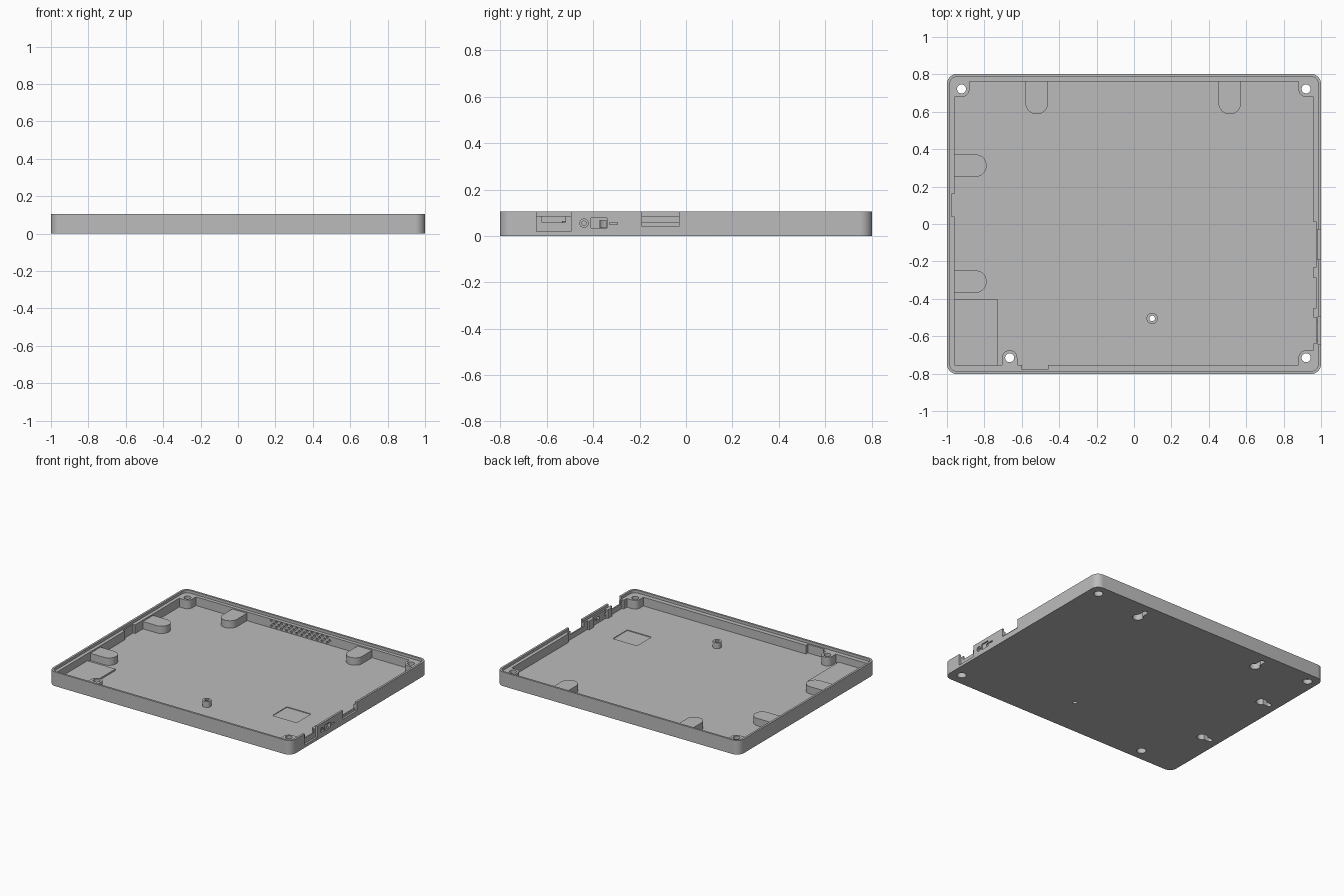
import bpy, bmesh, math
from mathutils import Matrix

if "Cube" in bpy.data.objects:
    bpy.data.objects.remove(bpy.data.objects["Cube"], do_unlink=True)

grey = bpy.data.materials.new("matte grey")
grey.use_nodes = True
grey.diffuse_color = (0.5, 0.5, 0.5, 1)
grey.node_tree.nodes["Principled BSDF"].inputs["Base Color"].default_value = (0.5, 0.5, 0.5, 1)

TOP, LEDGE, FLOOR, PAD = 0.105, 0.085, 0.02, 0.075
HX, HY = 1.0, 0.803


def make(name, bm):
    bmesh.ops.recalc_face_normals(bm, faces=bm.faces)
    mesh = bpy.data.meshes.new(name)
    bm.to_mesh(mesh)
    bm.free()
    mesh.materials.append(grey)
    obj = bpy.data.objects.new(name, mesh)
    bpy.context.collection.objects.link(obj)
    return obj


def slab(name, x0, x1, y0, y1, z0, z1, radii=(0, 0, 0, 0)):
    """Upright block; radii run from the (+x,+y) corner anticlockwise."""
    bm = bmesh.new()
    verts = []
    corners = ((x1, y1, -1, -1), (x0, y1, 1, -1), (x0, y0, 1, 1), (x1, y0, -1, 1))
    for i, ((x, y, sx, sy), r) in enumerate(zip(corners, radii)):
        steps = 8 if r else 0
        for k in range(steps + 1):
            a = math.pi / 2 * (i + (k / steps if steps else 0))
            verts.append(bm.verts.new((x + sx * r + r * math.cos(a),
                                       y + sy * r + r * math.sin(a), z0)))
    bmesh.ops.remove_doubles(bm, verts=verts, dist=1e-5)
    face = bm.faces.new(list(bm.verts))
    up = bmesh.ops.extrude_face_region(bm, geom=[face])["geom"]
    for v in up:
        if isinstance(v, bmesh.types.BMVert):
            v.co.z = z1
    return make(name, bm)


def rods(name, centres, r, length, axis="Z", sides=24):
    """A set of separate cylinders along one axis."""
    turn = {"Z": Matrix(), "X": Matrix.Rotation(math.pi / 2, 4, "Y"),
            "Y": Matrix.Rotation(math.pi / 2, 4, "X")}[axis]
    bm = bmesh.new()
    for c in centres:
        bmesh.ops.create_cone(bm, cap_ends=True, segments=sides, radius1=r, radius2=r,
                              depth=length, matrix=Matrix.Translation(c) @ turn)
    return make(name, bm)


def cut(cutter, *targets):
    cutter.hide_render = True
    for obj in targets:
        mod = obj.modifiers.new("cut", "BOOLEAN")
        mod.operation, mod.solver, mod.object = "DIFFERENCE", "EXACT", cutter
        bpy.context.view_layer.objects.active = obj
        bpy.ops.object.modifier_apply(modifier=mod.name)
    bpy.data.objects.remove(cutter, do_unlink=True)


def cut_box(obj, *bounds):
    cut(slab("box_cutter", *bounds), obj)


# Tray shell with a stepped rim
tray = slab("tray", -HX, HX, -HY, HY, 0, TOP, (0.055,) * 4)
cut(slab("rim_cutter", -0.985, 0.985, -HY + 0.015, HY - 0.015, LEDGE, 0.2, (0.04,) * 4), tray)
cut(slab("cavity_cutter", -0.96, 0.96, -0.755, 0.762, FLOOR, 0.2), tray)

# Thinned stretches of the inner walls
for y0, y1 in ((-0.23, 0.01), (-0.45, -0.29), (-0.64, -0.5)):
    cut_box(tray, 0.94, 0.975, y0, y1, FLOOR, 0.2)
cut_box(tray, -0.977, -0.94, 0.04, 0.16, FLOOR, 0.2)
cut_box(tray, -0.6, -0.46, -0.777, -0.74, FLOOR, 0.2)

# Port openings in the left wall
cut_box(tray, 0.985, 1.1, -0.645, -0.495, FLOOR, 0.2)
cut_box(tray, 0.94, 1.1, -0.62, -0.52, 0.058, 0.2)
cut_box(tray, 0.985, 1.1, -0.19, -0.03, 0.04, 0.2)
cut_box(tray, 0.94, 1.1, -0.19, -0.03, 0.057, 0.2)
cut(rods("jack_recess", [(1.0, -0.44, 0.055)], 0.018, 0.016, "X"), tray)
cut(rods("jack_hole", [(1.0, -0.44, 0.055)], 0.009, 0.1, "X"), tray)
cut_box(tray, 0.99, 1.1, -0.41, -0.34, 0.035, 0.077)
cut_box(tray, 0.94, 1.1, -0.372, -0.343, 0.037, 0.066)
cut_box(tray, 0.94, 1.1, -0.33, -0.295, 0.05, 0.059)

# Blind vent dimples along the inner back wall
dimples = [(-0.26 + 0.042 * (i + 0.5 * (j % 2)), 0.762, 0.034 + 0.02 * j)
           for i in range(12) for j in range(3)]
cut(rods("vent_cutter", dimples, 0.009, 0.03, "Y", 8), tray)

# Shallow square recess in the floor, and low corner platform
cut_box(tray, 0.55, 0.75, -0.38, -0.21, FLOOR - 0.005, 0.1)
platform = slab("corner_platform", -0.962, -0.73, -0.757, -0.4, 0.01, 0.032)

parts = [tray, platform]

# Screw bosses
R = 0.04
boss_specs = (
    ("back_right_boss", -0.962, -0.88, 0.68, 0.764, (0, 0, 0, R), (-0.922, 0.722)),
    ("back_left_boss", 0.88, 0.962, 0.68, 0.764, (0, 0, R, 0), (0.92, 0.722)),
    ("front_left_boss", 0.88, 0.962, -0.757, -0.675, (0, R, 0, 0), (0.92, -0.715)),
    ("front_right_boss", -0.706, -0.624, -0.757, -0.675, (R, R, 0, 0), (-0.665, -0.715)),
)
for name, x0, x1, y0, y1, radii, (cx, cy) in boss_specs:
    boss = slab(name, x0, x1, y0, y1, 0.01, LEDGE, radii)
    cut(rods("screw_hole", [(cx, cy, 0.05)], 0.024, 0.3), tray, boss, platform)
    cut(rods("screw_head", [(cx, cy, 0)], 0.032, 0.07), tray, boss)
    parts.append(boss)

# Standoff on the floor
post = rods("standoff", [(0.097, -0.505, 0.037)], 0.03, 0.054)
cut(rods("post_hole", [(0.097, -0.505, 0.05)], 0.015, 0.3), tray, post)
parts.append(post)

# Hanger pads with keyhole pockets underneath
for side, x in (("right", -0.52), ("left", 0.512)):
    pad = slab("back_pad_" + side, x - 0.06, x + 0.06, 0.587, 0.764, 0.01, PAD,
               (0, 0, 0.059, 0.059))
    cut(rods("key_round", [(x, 0.65, 0)], 0.036, 0.11), tray, pad)
    cut(slab("key_slot", x - 0.017, x + 0.017, 0.65, 0.745, -0.1, 0.055,
             (0.016, 0.016, 0, 0)), tray, pad)
    parts.append(pad)
for side, y in (("back", 0.312), ("front", -0.308)):
    pad = slab("side_pad_" + side, -0.962, -0.788, y - 0.06, y + 0.06, 0.01, PAD,
               (0.059, 0, 0, 0.059))
    cut(rods("key_round", [(-0.86, y, 0)], 0.036, 0.11), tray, pad)
    cut(slab("key_slot", -0.945, -0.86, y - 0.017, y + 0.017, -0.1, 0.055,
             (0, 0.016, 0.016, 0)), tray, pad)
    parts.append(pad)

# Smooth round surfaces, keep sharp edges
bpy.ops.object.select_all(action="DESELECT")
for obj in parts:
    obj.select_set(True)
bpy.context.view_layer.objects.active = tray
bpy.ops.object.shade_smooth_by_angle(angle=math.radians(30))
